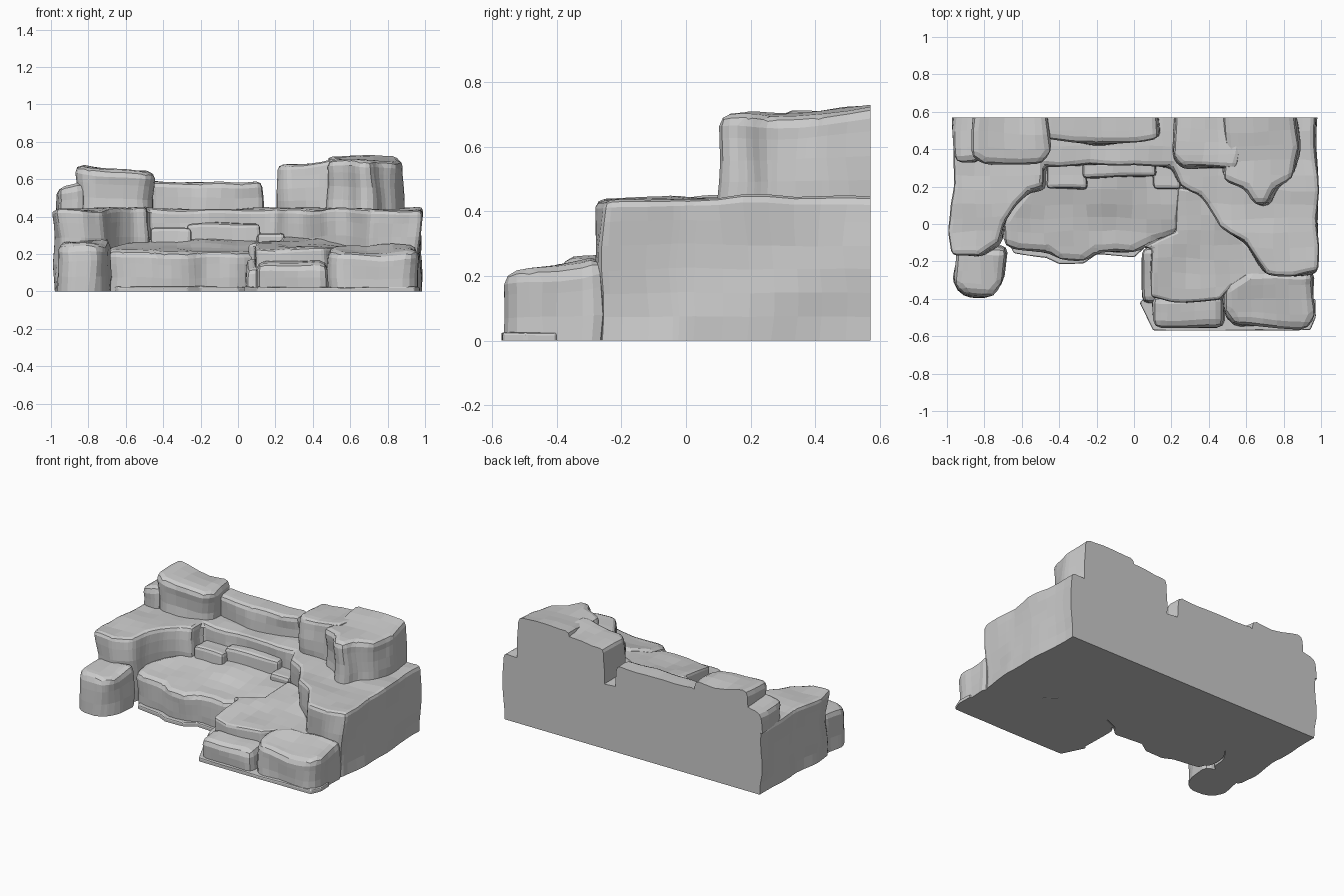
import bpy, bmesh
from mathutils import Vector, noise

if "Cube" in bpy.data.objects:
    bpy.data.objects.remove(bpy.data.objects["Cube"])

BACK = 0.57


def rock(name, outline, z0, z1, bevel=0.04, slope=(0, 0), taper=0.0, amp=0.022, step=0.075, seed=0):
    """Extrude an outline, round its top, cut it into a facet grid and roughen it."""
    bm = bmesh.new()
    base = bm.faces.new([bm.verts.new((x, y, z0)) for x, y in outline])
    top = bmesh.ops.extrude_face_region(bm, geom=[base], use_keep_orig=True)
    for v in [g for g in top["geom"] if isinstance(g, bmesh.types.BMVert)]:
        v.co.z = z1
    bmesh.ops.recalc_face_normals(bm, faces=bm.faces[:])

    # round every edge except the base and the flat rear wall
    edges = [e for e in bm.edges
             if max(v.co.z for v in e.verts) > z0 + 1e-4
             and min(v.co.y for v in e.verts) < BACK - 0.01]
    bmesh.ops.bevel(bm, geom=edges, offset=bevel, segments=2, profile=0.5,
                    affect='EDGES', clamp_overlap=True)

    # facet grid
    for axis in range(3):
        lo = min(v.co[axis] for v in bm.verts)
        hi = max(v.co[axis] for v in bm.verts)
        n = max(1, round((hi - lo) / step))
        for i in range(1, n):
            co, no = Vector(), Vector()
            co[axis] = lo + (hi - lo) * i / n
            no[axis] = 1
            bmesh.ops.bisect_plane(bm, geom=bm.verts[:] + bm.edges[:] + bm.faces[:],
                                   dist=1e-4, plane_co=co, plane_no=no)
    bmesh.ops.remove_doubles(bm, verts=bm.verts[:], dist=0.006)

    # tilt, taper and roughness
    cx = sum(p[0] for p in outline) / len(outline)
    cy = sum(p[1] for p in outline) / len(outline)
    for v in bm.verts:
        c = v.co.copy()
        t = (c.z - z0) / (z1 - z0)
        d = noise.noise_vector(c * 5 + Vector((seed * 3.7, seed * 1.3, 0.5))) * amp
        v.co.x = cx + (c.x - cx) * (1 - taper * t) + d.x
        if c.y < BACK - 0.005:
            v.co.y = cy + (c.y - cy) * (1 - taper * t) + d.y
        if t > 0.01:
            v.co.z += t * (slope[0] * (c.x - cx) + slope[1] * (c.y - cy) + d.z)
        v.co.x = max(-1, min(1, v.co.x))
        v.co.y = max(-BACK, min(BACK, v.co.y))
    bmesh.ops.recalc_face_normals(bm, faces=bm.faces[:])
    me = bpy.data.meshes.new(name)
    bm.to_mesh(me)
    bm.free()
    ob = bpy.data.objects.new(name, me)
    bpy.context.collection.objects.link(ob)
    return ob


def box(x0, x1, y0, y1):
    return [(x0, y0), (x1, y0), (x1, y1), (x0, y1)]


# U-shaped cliff with both wings
rock("cliff", [(-.96, BACK), (-.96, .2), (-.99, -.03), (-.96, -.16), (-.82, -.17), (-.72, -.1),
               (-.7, 0), (-.64, .1), (-.57, .18), (-.48, .2), (-.47, .31), (.2, .31), (.25, .21),
               (.36, .16), (.46, 0), (.6, -.1), (.7, -.26), (.85, -.28), (.97, -.26), (.98, 0),
               (.97, BACK)], 0, .44, bevel=.025, seed=1)

# boulders along the top
rock("left_boulder", [(-.86, BACK), (-.86, .36), (-.8, .32), (-.5, .32), (-.45, .38), (-.46, BACK)],
     .42, .65, bevel=.055, slope=(-.1, 0), seed=2)
rock("left_shoulder", [(-.96, BACK), (-.96, .33), (-.82, .33), (-.82, BACK)], .42, .575,
     bevel=.04, slope=(.3, 0), seed=3)
rock("back_slab", [(-.47, BACK), (-.47, .46), (-.2, .43), (.02, .44), (.13, .46), (.13, BACK)],
     .42, .585, bevel=.03, seed=4)
rock("right_boulder", [(.22, BACK), (.22, .36), (.27, .31), (.5, .3), (.55, .3), (.6, BACK)],
     .42, .69, bevel=.05, slope=(.1, 0), seed=5)
rock("right_tall_boulder", [(.48, BACK), (.48, .24), (.6, .19), (.65, .1), (.72, .1), (.76, .19),
                            (.86, .24), (.89, .4), (.87, BACK)], .42, .705, bevel=.04,
     slope=(0, .05), seed=6)

# small steps against the rear wall
rock("left_step", box(-.47, -.25, .19, .33), .2, .34, bevel=.02, amp=.012, seed=7)
rock("middle_step", box(-.27, .12, .25, .33), .2, .36, bevel=.02, amp=.015, seed=8)
rock("right_step", box(.1, .25, .19, .33), .2, .31, bevel=.02, amp=.012, seed=9)

# low ledges
rock("middle_ledge", [(-.7, .02), (-.7, -.12), (-.62, -.14), (-.46, -.14), (-.4, -.19), (-.27, -.19),
                      (-.2, -.14), (0, -.15), (.1, -.09), (.24, -.05), (.3, .18), (.22, .33),
                      (-.48, .33), (-.58, .2)], 0, .235, bevel=.06, slope=(0, .14), seed=10)
rock("right_ledge", [(.1, -.14), (.09, -.4), (.2, -.42), (.46, -.42), (.52, -.34), (.74, -.3),
                     (.72, -.22), (.48, .02), (.37, .18), (.24, .2), (.22, -.04), (.05, -.12)],
     0, .25, bevel=.045, slope=(0, .1), seed=11)
rock("front_step", box(.1, .48, -.55, -.38), 0, .155, bevel=.04, slope=(0, .15), amp=.016, seed=12)
rock("front_right_boulder", [(.48, -.46), (.53, -.54), (.93, -.55), (.97, -.48), (.96, -.25),
                             (.6, -.25), (.48, -.34)], 0, .225, bevel=.06, slope=(0, .18), seed=13)
rock("inner_ledge_side", box(.045, .13, -.42, -.13), 0, .15, bevel=.03, slope=(0, .2), amp=.014, seed=14)
rock("left_front_boulder", [(-.95, -.12), (-.96, -.33), (-.91, -.39), (-.76, -.385), (-.7, -.32),
                            (-.67, -.12)], 0, .26, bevel=.07, slope=(0, .15), taper=.06, seed=15)

# thin ground lips
rock("front_lip", [(.03, -.42), (.1, -.57), (.94, -.57), (.97, -.5), (.97, -.4), (.1, -.36)],
     0, .025, bevel=.008, amp=.008, seed=16)
rock("middle_lip", [(-.66, -.12), (-.64, -.16), (-.47, -.18), (-.4, -.215), (-.27, -.21), (-.2, -.16),
                    (0, -.175), (.06, -.12)], 0, .025, bevel=.008, amp=.006, seed=17)
